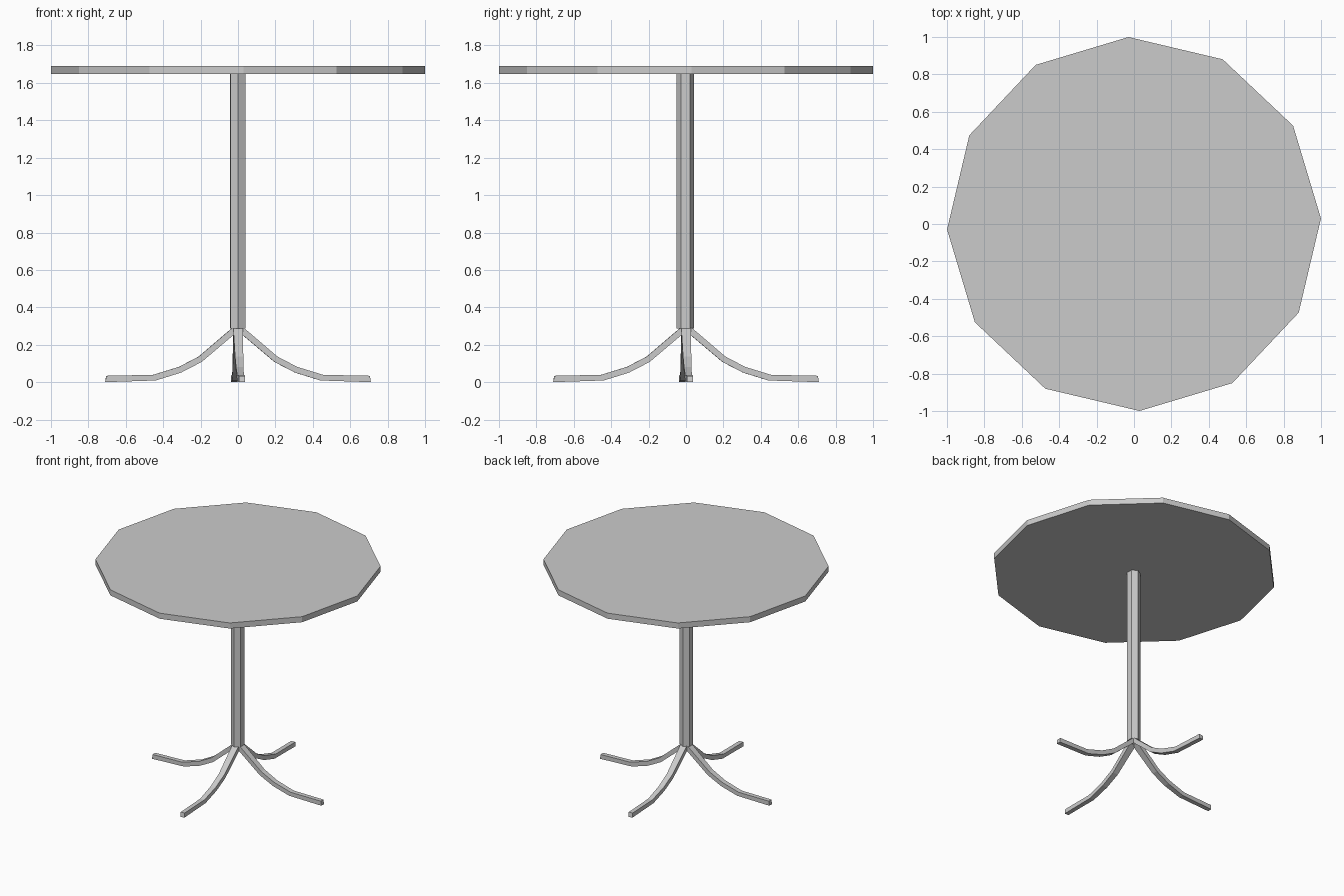
import bpy, bmesh, math

if "Cube" in bpy.data.objects:
    bpy.data.objects.remove(bpy.data.objects["Cube"])

TWIST = math.radians(1.7)   # whole table is turned slightly about z


def prism(name, sides, radius, z0, z1, start, cx=0.0, cy=0.0):
    bm = bmesh.new()
    ring = [(cx + radius * math.cos(start + 2 * math.pi * i / sides),
             cy + radius * math.sin(start + 2 * math.pi * i / sides)) for i in range(sides)]
    base = bm.faces.new([bm.verts.new((x, y, z0)) for x, y in ring])
    ext = bmesh.ops.extrude_face_region(bm, geom=[base])
    top = [v for v in ext["geom"] if isinstance(v, bmesh.types.BMVert)]
    bmesh.ops.translate(bm, verts=top, vec=(0, 0, z1 - z0))
    return finish(name, bm)


def finish(name, bm):
    bmesh.ops.recalc_face_normals(bm, faces=bm.faces)
    mesh = bpy.data.meshes.new(name)
    bm.to_mesh(mesh)
    bm.free()
    obj = bpy.data.objects.new(name, mesh)
    bpy.context.collection.objects.link(obj)
    return obj


# Leg stations: upper (r, z), lower (r, z), width
LEG = [
    ((0.025, 0.295), (0.008, 0.266), 0.052),
    ((0.21, 0.137), (0.195, 0.108), 0.044),
    ((0.315, 0.082), (0.305, 0.051), 0.040),
    ((0.455, 0.039), (0.44, 0.009), 0.036),
    ((0.705, 0.034), (0.71, 0.0), 0.033),
]


def leg(name, angle):
    bm = bmesh.new()
    rings = []
    for (ru, zu), (rl, zl), w in LEG:
        h = w / 2
        rings.append([bm.verts.new(p) for p in
                      ((ru, -h, zu), (ru, h, zu), (rl, h, zl), (rl, -h, zl))])
    for a, b in zip(rings, rings[1:]):
        for i in range(4):
            j = (i + 1) % 4
            bm.faces.new((a[i], a[j], b[j], b[i]))
    bm.faces.new(rings[0])
    bm.faces.new(rings[-1])
    obj = finish(name, bm)
    obj.rotation_euler.z = angle
    return obj


# Twelve-sided top
prism("table_top", 12, 1.0, 1.647, 1.69, TWIST)

# Hexagonal column
prism("column", 6, 0.047, 0.287, 1.65, math.pi / 2 + TWIST, -0.001, -0.004)

# Four curved feet
for i, side in enumerate(("right", "back", "left", "front")):
    leg(side + "_leg", TWIST + i * math.pi / 2)
